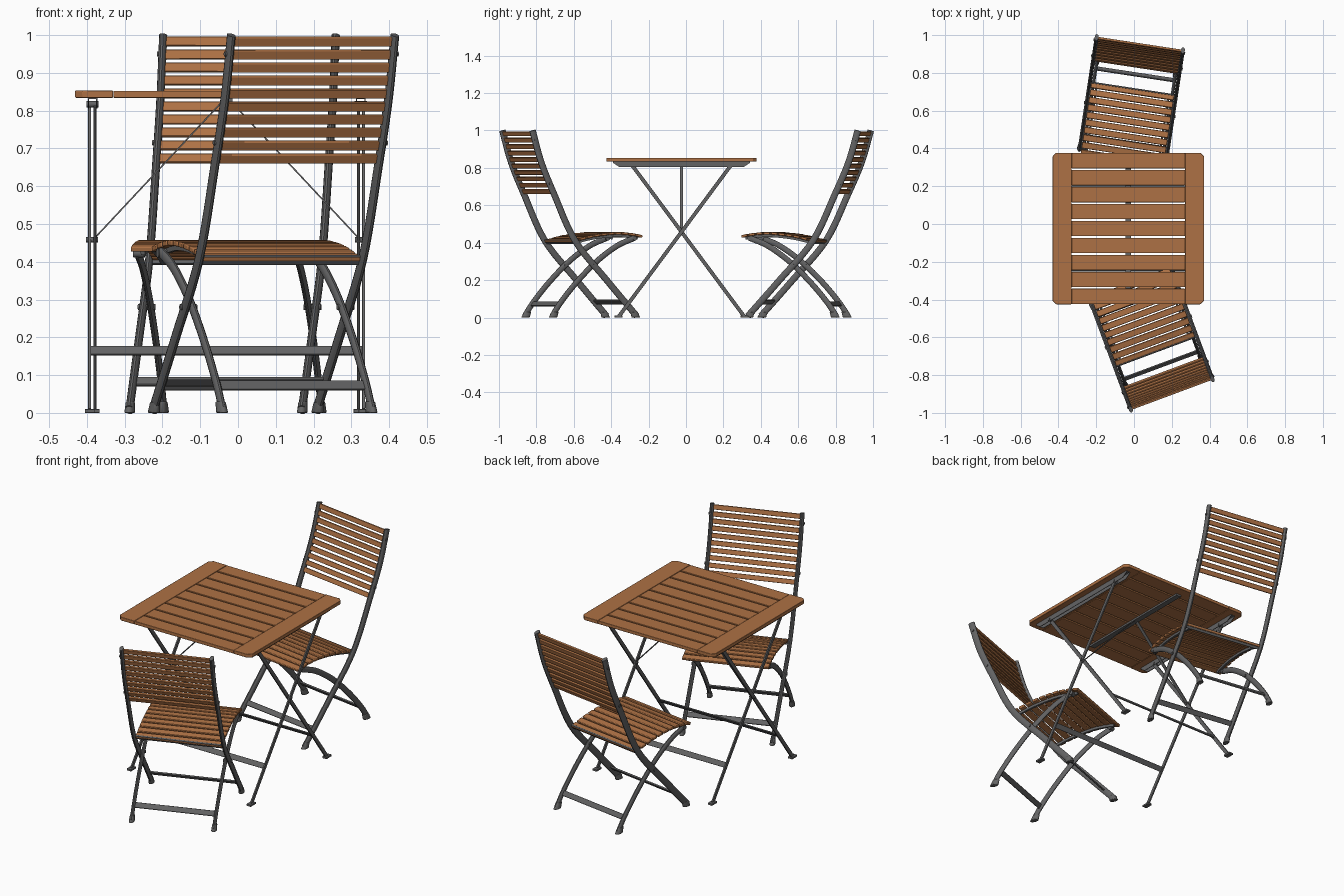
import bpy, bmesh, math
from mathutils import Matrix, Vector

if "Cube" in bpy.data.objects:
    bpy.data.objects.remove(bpy.data.objects["Cube"])


def material(name, col):
    m = bpy.data.materials.new(name)
    m.diffuse_color = (*col, 1)
    m.use_nodes = True
    m.node_tree.nodes["Principled BSDF"].inputs["Base Color"].default_value = m.diffuse_color
    return m


WOOD = material("oiled wood", (0.42, 0.165, 0.058))
METAL = material("grey metal", (0.125, 0.125, 0.127))
FOOT = material("foot grey", (0.13, 0.13, 0.13))


def finish(name, bm, mat, mw=Matrix(), bevel=0.0):
    bmesh.ops.recalc_face_normals(bm, faces=bm.faces)
    me = bpy.data.meshes.new(name)
    bm.to_mesh(me)
    bm.free()
    me.materials.append(mat)
    ob = bpy.data.objects.new(name, me)
    bpy.context.collection.objects.link(ob)
    ob.matrix_world = mw
    if bevel:
        b = ob.modifiers.new("bevel", "BEVEL")
        b.width, b.segments = bevel, 2
    bpy.ops.object.select_all(action='DESELECT')
    ob.select_set(True)
    bpy.context.view_layer.objects.active = ob
    bpy.ops.object.shade_smooth_by_angle(angle=math.radians(35))
    return ob


def box(bm, c, size, tilt=0.0):
    """Box at c, tilted about the x axis."""
    m = Matrix.Translation(c) @ Matrix.Rotation(tilt, 4, 'X') @ Matrix.Diagonal((*size, 1))
    bmesh.ops.create_cube(bm, size=1, matrix=m)


def bolt(bm, c, r, length):
    """Cylinder lying along x."""
    m = Matrix.Translation(c) @ Matrix.Rotation(math.pi / 2, 4, 'Y')
    bmesh.ops.create_cone(bm, cap_ends=True, segments=12, radius1=r, radius2=r, depth=length, matrix=m)


def prism(bm, pts, vec):
    """Extrude a polygon along a vector."""
    f = bm.faces.new([bm.verts.new(p) for p in pts])
    r = bmesh.ops.extrude_face_region(bm, geom=[f])
    bmesh.ops.translate(bm, vec=vec, verts=[v for v in r['geom'] if isinstance(v, bmesh.types.BMVert)])


def smooth(pts, n=6):
    """Catmull-Rom curve through (y, z) points."""
    p = [Vector(q) for q in pts]
    p = [2 * p[0] - p[1]] + p + [2 * p[-1] - p[-2]]
    out = []
    for i in range(1, len(p) - 2):
        a, b, c, d = p[i - 1:i + 3]
        for k in range(n):
            t = k / n
            out.append(0.5 * (2 * b + (c - a) * t + (2 * a - 5 * b + 4 * c - d) * t * t
                              + (3 * b - a - 3 * c + d) * t ** 3))
    return out + [p[-2]]


def sweep(bm, x, path, wx, wd, sides=12):
    """Tube along a (y, z) path; 4 sides gives a flat bar."""
    rings = []
    for i, p in enumerate(path):
        t = (path[min(i + 1, len(path) - 1)] - path[max(i - 1, 0)]).normalized()
        nrm = Vector((-t.y, t.x))
        k = math.sqrt(2) if sides == 4 else 1
        ring = []
        for s in range(sides):
            a = 2 * math.pi * (s + 0.5) / sides
            q = p + nrm * (math.sin(a) * wd / 2 * k)
            ring.append(bm.verts.new((x + math.cos(a) * wx / 2 * k, q.x, q.y)))
        rings.append(ring)
    for r0, r1 in zip(rings, rings[1:]):
        for s in range(sides):
            e = (s + 1) % sides
            bm.faces.new((r0[s], r0[e], r1[e], r1[s]))
    bm.faces.new(rings[0])
    bm.faces.new(rings[-1][::-1])


def sample(path, v, axis):
    """Point and tilt on a path where the given coordinate equals v."""
    for a, b in zip(path, path[1:]):
        if min(a[axis], b[axis]) <= v <= max(a[axis], b[axis]):
            q = a + (b - a) * ((v - a[axis]) / (b[axis] - a[axis]))
            return q, math.atan2(b.y - a.y, b.x - a.x)
    return path[-1], 0.0


# ---------------- folding chair (faces local -y) ----------------
MAIN = smooth([(-0.006, 0.008), (0.165, 0.2), (0.345, 0.41), (0.465, 0.66), (0.538, 0.83), (0.588, 1.0)])
REAR = smooth([(0.0, 0.425), (0.1, 0.382), (0.218, 0.297), (0.332, 0.185), (0.42, 0.08), (0.468, 0.008)])
SEAT = smooth([(-0.046, 0.439), (0.0, 0.449), (0.08, 0.457), (0.16, 0.453), (0.25, 0.44), (0.355, 0.414)])


def chair(label, x, y, deg):
    mw = Matrix.Translation((x, y, 0)) @ Matrix.Rotation(math.radians(deg), 4, 'Z')
    # side frames
    bm = bmesh.new()
    for s in (-1, 1):
        sweep(bm, s * 0.231, MAIN, 0.021, 0.036)
    finish(label + " main legs", bm, METAL, mw)
    bm = bmesh.new()
    for s in (-1, 1):
        sweep(bm, s * 0.211, REAR, 0.018, 0.031)
    finish(label + " curved legs", bm, METAL, mw)
    # rubber feet
    bm = bmesh.new()
    for s in (-1, 1):
        for px, path, flip in ((0.231, MAIN, 1), (0.211, REAR, -1)):
            fy = path[0].x if flip == 1 else path[-1].x
            m = Matrix.Translation((s * px, fy + 0.004 * flip, 0.015)) @ Matrix.Diagonal((1, 1.7, 1, 1))
            r = bmesh.ops.create_cone(bm, cap_ends=True, segments=12, radius1=0.0145,
                                      radius2=0.012, depth=0.03, matrix=m)
            for v in r['verts']:
                if v.co.z > 0.02:
                    v.co.y += 0.012 * flip
    finish(label + " feet", bm, FOOT, mw, 0.003)
    # cross bars
    bm = bmesh.new()
    for path, z, w in ((MAIN, 0.083, 0.45), (REAR, 0.073, 0.41), (MAIN, 0.405, 0.45)):
        q, t = sample(path, z, 1)
        box(bm, (0, q.x, q.y), (w, 0.028, 0.009), t)
    finish(label + " cross bars", bm, METAL, mw, 0.002)
    # bolts and seat hinges
    bm = bmesh.new()
    for s in (-1, 1):
        bolt(bm, (s * 0.222, 0.237, 0.28), 0.008, 0.046)
        bolt(bm, (s * 0.206, 0.0, 0.423), 0.012, 0.03)
        for z in (0.95, 0.715):
            bolt(bm, (s * 0.234, sample(MAIN, z, 1)[0].x, z), 0.007, 0.022)
    finish(label + " bolts", bm, METAL, mw)
    # seat rails under the slats
    bm = bmesh.new()
    rail = [p - Vector((0, 0.02)) for p in SEAT[3:-1]]
    for s in (-1, 1):
        sweep(bm, s * 0.192, rail, 0.012, 0.014, 4)
    finish(label + " seat rails", bm, METAL, mw)
    # seat slats
    bm = bmesh.new()
    for i in range(10):
        q, t = sample(SEAT, -0.027 + i * 0.0402, 0)
        box(bm, (0, q.x, q.y - 0.007), (0.444, 0.033, 0.014), t)
    finish(label + " seat slats", bm, WOOD, mw, 0.003)
    # backrest slats
    bm = bmesh.new()
    for i in range(10):
        q, t = sample(MAIN, 0.673 + i * 0.0344, 1)
        box(bm, (0, q.x, q.y), (0.446, 0.025, 0.012), t)
    finish(label + " backrest slats", bm, WOOD, mw, 0.002)


chair("back chair", -0.058, 0.372, -8.65)
chair("front chair", -0.006, -0.35, 200.4)

# ---------------- folding table ----------------
TM = Matrix.Translation((-0.03, -0.024, 0))

# top slats
bm = bmesh.new()
for i in range(9):
    box(bm, (0, (i - 4) * 0.0898, 0.843), (0.6, 0.081, 0.018))
finish("table top slats", bm, WOOD, TM, 0.002)

# end boards with clipped outer corners
bm = bmesh.new()
for s in (-1, 1):
    out = [(0.301, -0.401), (0.382, -0.401), (0.401, -0.382), (0.401, 0.382), (0.382, 0.401), (0.301, 0.401)]
    prism(bm, [(s * a, b, 0.834) for a, b in out], (0, 0, 0.019))
finish("table end boards", bm, WOOD, TM, 0.002)

# channel rails under the top with tapered ends, and centre rail
bm = bmesh.new()
prof = [(-0.365, 0.835), (-0.365, 0.826), (-0.335, 0.806), (0.335, 0.806), (0.365, 0.826), (0.365, 0.835)]
for s in (-1, 1):
    for dx in (-0.011, 0.011):
        prism(bm, [(s * 0.355 + dx - 0.0015, a, b) for a, b in prof], (0.003, 0, 0))
    box(bm, (s * 0.355, 0, 0.8325), (0.024, 0.73, 0.003))
box(bm, (0, 0, 0.829), (0.03, 0.70, 0.01))
finish("table rails", bm, METAL, TM)

# crossed legs with foot pads and stretchers
for name, d, px in (("table outer legs", 1, 0.3625), ("table inner legs", -1, 0.349)):
    bm = bmesh.new()
    path = [Vector((-0.335 * d, 0.006)), Vector((0.265 * d, 0.815))]
    for s in (-1, 1):
        sweep(bm, s * px, path, 0.008, 0.02, 4)
        box(bm, (s * px, -0.337 * d, 0.005), (0.026, 0.044, 0.01))
    q, t = sample(path, 0.165, 1)
    box(bm, (0, q.x, q.y), (2 * px, 0.028, 0.006), t)
    finish(name, bm, METAL, TM, 0.001)

# pivots at the crossing and at the rails
bm = bmesh.new()
for s in (-1, 1):
    bolt(bm, (s * 0.356, 0, 0.458), 0.007, 0.032)
    for e in (-1, 1):
        bolt(bm, (s * 0.355, e * 0.262, 0.817), 0.008, 0.032)
finish("table pivots", bm, METAL, TM)

# thin diagonal braces from pivot to centre rail
bm = bmesh.new()
for s in (-1, 1):
    a, b = Vector((s * 0.35, 0, 0.462)), Vector((s * 0.008, 0, 0.828))
    ang = math.atan2(b.z - a.z, b.x - a.x)
    m = (Matrix.Translation((a + b) / 2) @ Matrix.Rotation(-ang, 4, 'Y')
         @ Matrix.Diagonal(((b - a).length, 0.018, 0.004, 1)))
    bmesh.ops.create_cube(bm, size=1, matrix=m)
finish("table braces", bm, METAL, TM)
